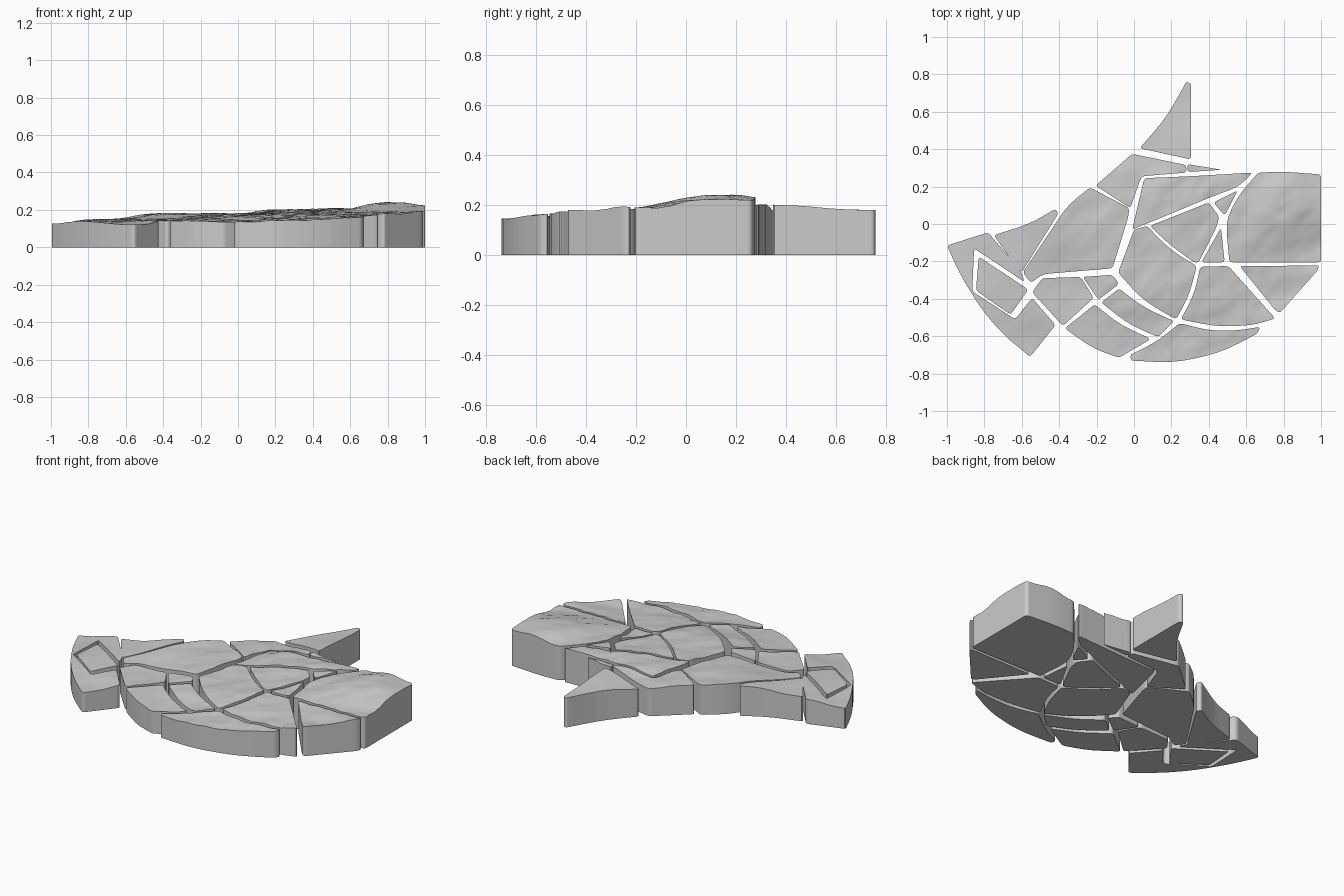
import bpy, bmesh, math
from mathutils import Vector, noise

if "Cube" in bpy.data.objects:
    bpy.data.objects.remove(bpy.data.objects["Cube"])

# Guide heights (x, y, z) for the gently rolling top
GUIDE = [(-1, -.12, .125), (-.75, -.05, .15), (-.55, -.7, .12), (-.4, -.4, .145),
         (-.4, .08, .183), (-.1, .25, .18), (0, .37, .165), (.3, .75, .18),
         (.3, .35, .2), (0, -.72, .135), (.3, -.73, .145), (.65, -.55, .16),
         (0, -.2, .172), (.3, -.2, .185), (.25, .15, .205), (.62, .26, .205),
         (.82, .14, .245), (1, .22, .222), (1, -.2, .19), (.8, -.45, .175), (-.1, 0, .18)]


def top_height(x, y):
    total = weight = 0
    for gx, gy, gz in GUIDE:
        w = 1 / ((x - gx) ** 2 + (y - gy) ** 2 + .008) ** 1.6
        total += w * gz
        weight += w
    # Diagonal weathered ridges, fading towards the smooth outer pieces
    u, v = (x + y) * .7, (y - x) * .7
    fade = max(0, min(1, (x + .5) / .5)) * max(0, min(1, (.4 - y) / .15))
    rough = noise.fractal(Vector((u * 5, v * 11, 2)), .9, 2.1, 4)
    return total / weight + rough * (.0015 + .0065 * fade)


def rounded(points):
    # Tight rounding on corners, wide rounding on points along a curve
    out = []
    pts = [Vector(p) for p in points]
    for i, p in enumerate(pts):
        a, b = pts[i - 1] - p, pts[(i + 1) % len(pts)] - p
        short = min(a.length, b.length)
        d = short * .45 if a.angle(b) > math.radians(145) else min(.018, short * .4)
        s, e = p + a.normalized() * d, p + b.normalized() * d
        for t in (0, .33, .67, 1):
            out.append(s * (1 - t) ** 2 + p * 2 * t * (1 - t) + e * t * t)
    return out


def slab(name, points, step=.02):
    bm = bmesh.new()
    bm.faces.new([bm.verts.new((p.x, p.y, 0)) for p in rounded(points)])
    # Slice the outline into a grid so the top can be sculpted
    for axis in (0, 1):
        lo, hi = min(p[axis] for p in points), max(p[axis] for p in points)
        for k in range(math.ceil(lo / step), math.floor(hi / step) + 1):
            co, no = Vector((0, 0, 0)), Vector((0, 0, 0))
            co[axis], no[axis] = k * step + .0007, 1
            bmesh.ops.bisect_plane(bm, geom=bm.verts[:] + bm.edges[:] + bm.faces[:],
                                   dist=1e-5, plane_co=co, plane_no=no)
    ext = bmesh.ops.extrude_face_region(bm, geom=bm.faces[:], use_keep_orig=True)
    for v in ext["geom"]:
        if isinstance(v, bmesh.types.BMVert):
            v.co.z = top_height(v.co.x, v.co.y)
    bmesh.ops.recalc_face_normals(bm, faces=bm.faces[:])
    mesh = bpy.data.meshes.new(name)
    bm.to_mesh(mesh)
    bm.free()
    obj = bpy.data.objects.new(name, mesh)
    bpy.context.collection.objects.link(obj)
    bpy.ops.object.select_all(action='DESELECT')
    obj.select_set(True)
    bpy.context.view_layer.objects.active = obj
    bpy.ops.object.shade_smooth_by_angle(angle=math.radians(35))


# Back edge
slab("back_spike", [(.28, .76), (.305, .75), (.305, .345), (.03, .405), (.17, .565)])
slab("back_slab", [(-.01, .375), (.28, .315), (.28, .275), (.04, .255), (-.02, .085), (-.205, .205)])
slab("back_sliver", [(.285, .32), (.47, .29), (.285, .278)])
slab("left_back_large", [(-.235, .195), (-.025, .085), (-.03, .04), (-.115, -.237), (-.49, -.268),
                         (-.55, -.315), (-.595, -.26), (-.355, .1)])
slab("left_back_wing", [(-.42, .08), (-.405, .055), (-.595, -.25), (-.615, -.25), (-.75, -.06), (-.56, .0)])

# Left end: a hooked frame around one diamond slab
slab("left_frame", [(-1, -.115), (-.78, -.045), (-.605, -.25), (-.585, -.31), (-.855, -.13),
                    (-.865, -.36), (-.635, -.51), (-.545, -.395), (-.42, -.54), (-.555, -.71),
                    (-.69, -.6), (-.81, -.465), (-.93, -.27)])
slab("left_diamond", [(-.83, -.175), (-.565, -.35), (-.66, -.485), (-.845, -.355)])

# Front left
slab("front_left_inner", [(-.49, -.29), (-.285, -.283), (-.215, -.395), (-.38, -.545), (-.545, -.365)])
slab("inner_small", [(-.275, -.283), (-.115, -.272), (-.08, -.32), (-.19, -.405)])
slab("front_left_outer", [(-.37, -.558), (-.21, -.43), (-.08, -.535), (.09, -.615), (-.08, -.715), (-.22, -.665)])
slab("front_middle_band", [(-.08, -.345), (.05, -.445), (.215, -.52), (.13, -.605), (-.03, -.535), (-.175, -.42)])

# Centre
slab("centre_large", [(.07, -.01), (0, -.03), (-.085, -.26), (.05, -.41), (.225, -.51),
                      (.295, -.38), (.335, -.225), (.19, -.135)])
slab("centre_right", [(.085, -.01), (.4, .115), (.455, .04), (.44, -.02), (.345, -.205),
                      (.32, -.205), (.19, -.11)])
slab("triangle_lower", [(.465, -.02), (.485, -.205), (.36, -.205)])
slab("triangle_upper", [(.425, .115), (.555, .18), (.485, .045)])
slab("centre_back", [(.055, .245), (.3, .255), (.635, .275), (.56, .2), (.4, .14), (.21, .06),
                     (.05, -.005), (-.01, -.03)])

# Right side and front edge
slab("right_large", [(.665, .275), (.8, .28), (1, .265), (1, -.205), (.51, -.205), (.49, .02), (.56, .155)])
slab("right_wedge", [(.565, -.225), (.99, -.222), (.98, -.25), (.78, -.475), (.755, -.46)])
slab("front_right", [(.355, -.228), (.505, -.225), (.755, -.505), (.64, -.54), (.45, -.55),
                     (.25, -.51), (.32, -.38)])
slab("front_edge", [(.245, -.53), (.4, -.57), (.55, -.57), (.675, -.55), (.66, -.585), (.47, -.685),
                    (.22, -.743), (-.015, -.73), (-.02, -.7), (.12, -.63)])
